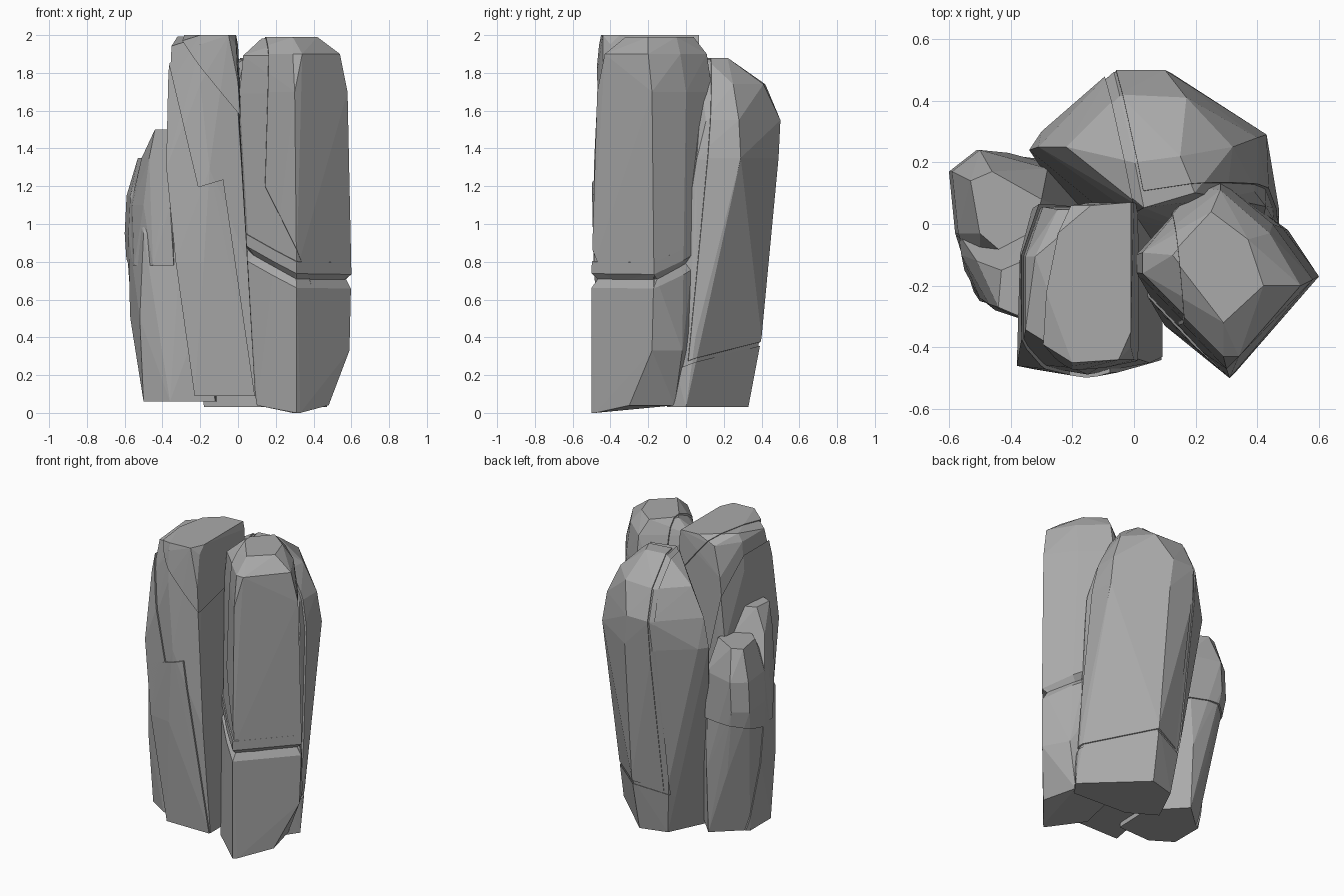
import bpy
import bmesh
from mathutils import Vector

default_cube = bpy.data.objects.get("Cube")
if default_cube:
    bpy.data.objects.remove(default_cube, do_unlink=True)

# One plain stone colour for every part
stone = bpy.data.materials.new("grey_stone")
stone.use_nodes = True
stone.diffuse_color = (.4, .4, .4, 1)
for node in stone.node_tree.nodes:
    if node.type == "BSDF_PRINCIPLED":
        node.inputs["Base Color"].default_value = stone.diffuse_color
        node.inputs["Roughness"].default_value = .9


def all_geometry(bm):
    return bm.verts[:] + bm.edges[:] + bm.faces[:]


def clip(bm, point, normal):
    """Chisel away everything on the normal side of a plane and cap the cut."""
    bmesh.ops.bisect_plane(bm, geom=all_geometry(bm), dist=.0001,
                           plane_co=Vector(point), plane_no=Vector(normal),
                           clear_outer=True)
    open_edges = [edge for edge in bm.edges if edge.is_boundary]
    if open_edges:
        bmesh.ops.holes_fill(bm, edges=open_edges, sides=0)


def carve_groove(bm, point, normal, half_width=.035, depth=.035):
    """Pinch a shallow V groove around the stone along a plane."""
    point, normal = Vector(point), Vector(normal).normalized()
    for offset in (-half_width, half_width, 0):
        cut = bmesh.ops.bisect_plane(bm, geom=all_geometry(bm), dist=.0001,
                                     plane_co=point + normal * offset,
                                     plane_no=normal)
    middle = [item for item in cut["geom_cut"]
              if isinstance(item, bmesh.types.BMVert)]
    centre = sum((vert.co for vert in middle), Vector()) / max(len(middle), 1)
    for vert in middle:
        inward = centre - vert.co
        vert.co += inward.normalized() * depth


def stone_column(name, rings, shrink=1, drop=0, cuts=(), groove=None):
    """Faceted stone: the hull of level outlines, then cut by planes."""
    bm = bmesh.new()
    for height, outline in rings.items():
        points = [Vector((x, y, height - drop * (height > 1)))
                  for x, y in outline]
        centre = sum(points, Vector()) / len(points)
        for point in points:
            bm.verts.new(centre + (point - centre) * shrink)
    hull = bmesh.ops.convex_hull(bm, input=bm.verts[:])
    loose = [item for item in hull["geom_interior"]
             if isinstance(item, bmesh.types.BMVert) and item.is_valid]
    bmesh.ops.delete(bm, geom=loose, context="VERTS")
    bmesh.ops.dissolve_limit(bm, angle_limit=.03, verts=bm.verts[:],
                             edges=bm.edges[:])
    for point, normal in cuts:
        clip(bm, point, normal)
    if groove:
        carve_groove(bm, *groove)
    bmesh.ops.recalc_face_normals(bm, faces=bm.faces[:])
    mesh = bpy.data.meshes.new(name)
    bm.to_mesh(mesh)
    bm.free()
    mesh.materials.append(stone)
    column = bpy.data.objects.new(name, mesh)
    bpy.context.collection.objects.link(column)


def layered_column(name, rings, layers, groove=None, shrink=.95):
    """A slightly smaller core with proud, plane-cut layers of the full stone."""
    stone_column(name + "_core", rings, shrink, .008, groove=groove)
    for label, cuts in layers.items():
        stone_column(name + "_" + label, rings, cuts=cuts, groove=groove)


# Diamond-shaped front column on the +x side, with a groove across it
front_left_rings = {
    0: [(.31, -.5), (.29, -.48), (.33, -.48)],
    .04: [(.1, -.33), (.48, -.3), (.42, -.06), (.15, -.1)],
    .33: [(.31, -.5), (.59, -.18), (.5, -.02), (.25, .08), (.05, -.16)],
    .75: [(.31, -.5), (.6, -.17), (.47, 0), (.28, .12), (.02, -.14)],
    1.7: [(.3, -.47), (.58, -.18), (.45, 0), (.28, .14), (.2, .12),
          (0, -.1), (0, -.16)],
    1.9: [(.29, -.43), (.34, -.43), (.54, -.2), (.44, -.03), (.28, .11),
          (.02, -.09), (.02, -.16)],
    1.99: [(.29, -.32), (.42, -.2), (.37, -.05), (.25, .04), (.12, -.1)],
}
layered_column(
    "front_left_column", front_left_rings,
    {"main_layer": [((.15, -.3, 1.5), (-1, -.1, .03)),
                    ((.14, -.3, 1.2), (-.9, -.1, -.4))],
     "base_layer": [((.31, -.5, .8), (.3, -.25, 1))]},
    groove=((.31, -.5, .7), (.3, -.25, 1)), shrink=.97)

# Tall front column on the -x side, leaning towards its neighbour at the foot
front_right_rings = {
    .09: [(-.23, -.44), (.1, -.44), (.1, -.1), (-.15, 0)],
    .8: [(-.33, -.47), (-.18, -.49), (.06, -.46), (.06, .02), (-.25, .05)],
    1.3: [(-.38, -.46), (-.15, -.5), (.03, -.45), (.02, .05), (-.33, .05)],
    1.75: [(-.37, -.4), (-.2, -.48), (0, -.44), (0, .07), (-.3, .07),
           (-.37, -.1)],
    1.95: [(-.36, -.35), (-.2, -.46), (-.01, -.4), (0, .07), (-.25, .06),
           (-.36, -.1)],
    2: [(-.26, -.3), (-.2, -.45), (-.05, -.44), (-.01, -.35), (-.01, .07),
        (-.14, .06), (-.33, -.1)],
}
layered_column(
    "front_right_column", front_right_rings,
    {"lower_layer": [((-.1, -.4, 1.23), (-.3, 0, 1)),
                     ((-.08, -.4, 1.25), (.96, 0, .14))],
     "upper_layer": [((-.21, -.4, 1.2), (.55, 0, .13))],
     "crown_layer": [((-.1, -.1, 1.8), (-.5, .1, -.4))]})

# Broad back column, wide and rounded at the shoulder, narrow at the foot
back_rings = {
    .03: [(-.18, .03), (-.06, .28), (.12, .33), (.47, 0), (.4, -.1),
          (0, -.08)],
    .4: [(-.22, .06), (-.1, .33), (.13, .4), (.47, .05), (.4, -.1),
         (0, -.08)],
    1.35: [(-.34, .24), (-.3, .3), (-.08, .48), (.12, .49), (.43, .29),
           (.44, .05), (-.05, 0)],
    1.55: [(-.31, .25), (-.07, .5), (.1, .5), (.4, .28), (.4, .1), (0, .01)],
    1.74: [(-.22, .25), (-.05, .42), (.17, .41), (.32, .25), (.3, .08),
           (0, .03)],
    1.88: [(0, .2), (.15, .22), (.2, .1), (.03, .05)],
}
layered_column(
    "back_column", back_rings,
    {"outer_layer": [((.1, .05, 1.2), (.15, -1, .1)),
                     ((0, .2, 1.5), (-1, -.2, .03)),
                     ((.2, .3, .35), (.1, .35, -1))],
     "side_layer": [((-.04, .2, 1.5), (1, .2, -.03))],
     "foot_layer": [((.2, .3, .33), (-.1, -.35, 1))]}, shrink=.97)

# Short stone at the side, with an overhanging shard leaning on it
side_rings = {
    .06: [(-.5, .02), (-.3, .2), (-.11, 0), (-.12, -.28), (-.36, -.29),
          (-.5, -.2)],
    .5: [(-.57, 0), (-.45, .2), (-.3, .22), (-.1, 0), (-.2, -.3),
         (-.52, -.22)],
    .95: [(-.6, .17), (-.51, .24), (-.28, .19), (-.3, -.29), (-.5, -.25),
          (-.58, -.03)],
    1.15: [(-.59, .17), (-.5, .24), (-.28, .18), (-.57, -.03)],
    1.35: [(-.53, .14), (-.46, .17), (-.3, .08), (-.36, -.15), (-.5, -.03)],
}
layered_column(
    "side_stone", side_rings,
    {"upper_layer": [((-.5, 0, .78), (0, .3, -1))],
     "front_layer": [((-.5, -.04, .9), (.2, 1, .1))]}, shrink=.96)

shard_rings = {
    .78: [(-.55, -.15), (-.45, -.28), (-.34, -.3), (-.32, 0), (-.57, -.02)],
    1.1: [(-.56, -.1), (-.5, -.24), (-.36, -.31), (-.34, 0), (-.57, -.03)],
    1.35: [(-.51, -.12), (-.47, -.26), (-.36, -.31), (-.34, -.03)],
    1.5: [(-.44, -.27), (-.37, -.3), (-.36, -.12), (-.43, -.15)],
}
stone_column("side_shard", shard_rings)
